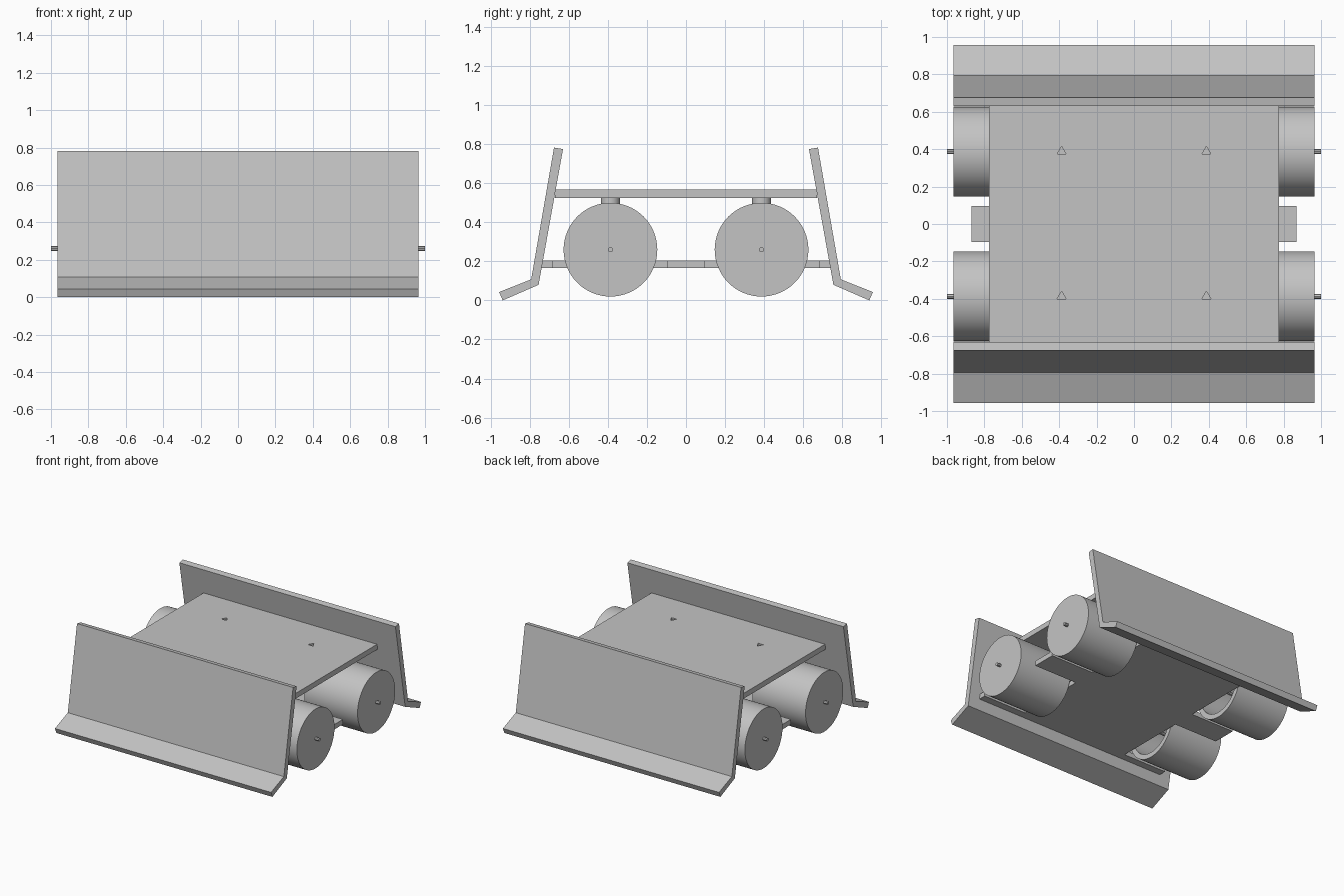
import bpy, bmesh, math
from mathutils import Matrix, Vector

cube = bpy.data.objects.get("Cube")
if cube:
    bpy.data.objects.remove(cube, do_unlink=True)

grey = bpy.data.materials.new("plain_grey")
grey.use_nodes = True
grey.diffuse_color = (0.55, 0.55, 0.55, 1)
grey.node_tree.nodes["Principled BSDF"].inputs["Base Color"].default_value = (0.55, 0.55, 0.55, 1)


def finish(name, bm, smooth=False):
    bmesh.ops.recalc_face_normals(bm, faces=bm.faces)
    mesh = bpy.data.meshes.new(name)
    bm.to_mesh(mesh)
    bm.free()
    obj = bpy.data.objects.new(name, mesh)
    bpy.context.collection.objects.link(obj)
    mesh.materials.append(grey)
    if smooth:
        bpy.ops.object.select_all(action='DESELECT')
        obj.select_set(True)
        bpy.context.view_layer.objects.active = obj
        bpy.ops.object.shade_smooth_by_angle(angle=math.radians(35))
    return obj


def extrude(name, points, depth):
    """Extrude a closed 3D outline along a depth vector."""
    bm = bmesh.new()
    face = bm.faces.new([bm.verts.new(p) for p in points])
    new = bmesh.ops.extrude_face_region(bm, geom=[face])["geom"]
    verts = [v for v in new if isinstance(v, bmesh.types.BMVert)]
    bmesh.ops.translate(bm, verts=verts, vec=Vector(depth))
    return finish(name, bm)


def add_rod(bm, centre, radius, length, sides, rotation=Matrix()):
    bmesh.ops.create_cone(bm, cap_ends=True, segments=sides, radius1=radius,
                          radius2=radius, depth=length,
                          matrix=Matrix.Translation(centre) @ rotation)


HALF = 0.965            # half width of blades and wheels
AXLE_Y, AXLE_Z = 0.387, 0.26
RADIUS, INNER = 0.24, 0.49
ALONG_X = Matrix.Rotation(math.pi / 2, 4, 'Y')

# Bent blades at the front and back
blade = [(0.63, 0.775), (0.676, 0.783), (0.793, 0.108),
         (0.957, 0.043), (0.939, 0.0), (0.755, 0.08)]
for name, s in (("front_blade", -1), ("back_blade", 1)):
    extrude(name, [(-HALF, s * y, z) for y, z in blade], (2 * HALF, 0, 0))

# Lower plate with four wheel cutouts
side = [(0.87, -0.74), (0.87, -0.68), (0.48, -0.68), (0.48, -0.097), (0.87, -0.097)]
right_half = side + [(x, -y) for x, y in reversed(side)]
outline = right_half + [(-x, y) for x, y in reversed(right_half)]
extrude("lower_plate", [(x, y, 0.165) for x, y in outline], (0, 0, 0.04))

# Upper plate with small triangular recesses
deck = extrude("upper_plate", [(x, y, 0.525) for x, y in
               ((-0.775, -0.672), (0.775, -0.672), (0.775, 0.672), (-0.775, 0.672))],
               (0, 0, 0.043))
bm = bmesh.new()
corners = [(sx, sy) for sx in (-1, 1) for sy in (-1, 1)]
for sx, sy in corners:
    add_rod(bm, (sx * 0.387, sy * AXLE_Y, 0.57), 0.028, 0.03, 3)
cutter = finish("recess_cutter", bm)
cutter.hide_render = True
cutter.hide_viewport = True
cutter.display_type = 'WIRE'
cut = deck.modifiers.new("recesses", 'BOOLEAN')
cut.operation = 'DIFFERENCE'
cut.object = cutter
cut.solver = 'EXACT'

# Hollow drum wheels, axles and support posts
drum = [(0, HALF), (RADIUS, HALF), (RADIUS, INNER),
        (RADIUS - 0.04, INNER), (RADIUS - 0.04, HALF - 0.04), (0, HALF - 0.04)]
for sx, sy in corners:
    tag = ("front" if sy < 0 else "back") + ("_left" if sx > 0 else "_right")
    bm = bmesh.new()
    verts = [bm.verts.new((sx * x, sy * AXLE_Y, AXLE_Z + r)) for r, x in drum]
    edges = [bm.edges.new(pair) for pair in zip(verts, verts[1:])]
    bmesh.ops.spin(bm, geom=verts + edges, cent=(0, sy * AXLE_Y, AXLE_Z), axis=(1, 0, 0),
                   angle=math.tau, steps=64, use_merge=True)
    bmesh.ops.remove_doubles(bm, verts=bm.verts, dist=0.0001)
    finish(tag + "_wheel", bm, True)

    bm = bmesh.new()
    add_rod(bm, (sx * 0.68, sy * AXLE_Y, AXLE_Z), 0.013, 0.64, 8, ALONG_X)
    finish(tag + "_axle", bm)

    bm = bmesh.new()
    add_rod(bm, (sx * 0.387, sy * AXLE_Y, 0.38), 0.048, 0.29, 32)
    finish(tag + "_post", bm, True)
